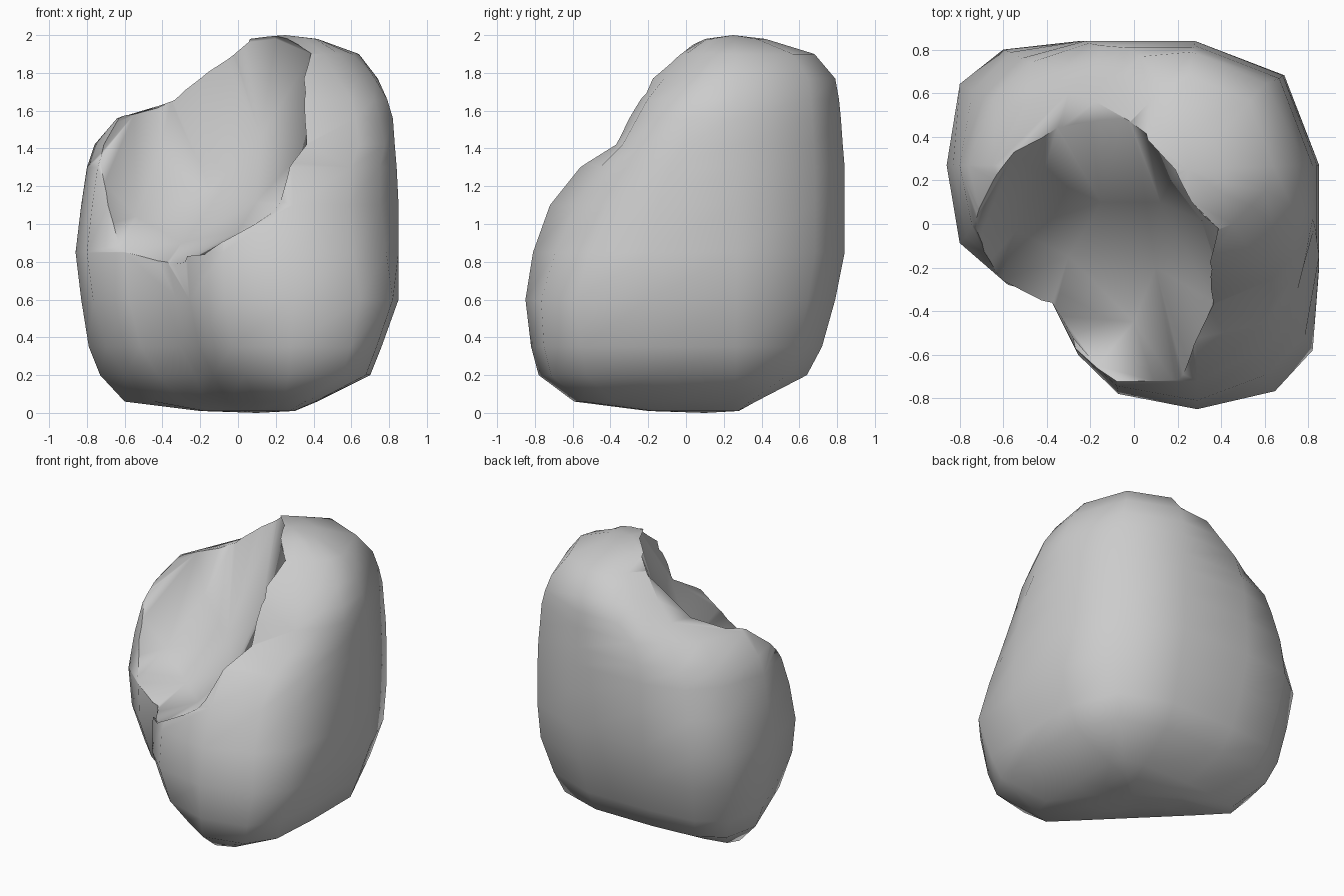
import bpy, bmesh, math
from mathutils import Vector

if "Cube" in bpy.data.objects:
    bpy.data.objects.remove(bpy.data.objects["Cube"])

stone = bpy.data.materials.new("grey stone")
stone.diffuse_color = (0.6, 0.6, 0.6, 1)
stone.use_nodes = True
stone.node_tree.nodes["Principled BSDF"].inputs["Base Color"].default_value = stone.diffuse_color


def make_object(name, bm):
    bmesh.ops.recalc_face_normals(bm, faces=bm.faces)
    mesh = bpy.data.meshes.new(name)
    bm.to_mesh(mesh)
    bm.free()
    mesh.materials.append(stone)
    ob = bpy.data.objects.new(name, mesh)
    bpy.context.collection.objects.link(ob)
    return ob


# Boulder: one plan outline, stretched per height to the side silhouettes
plan = [(0.85, 0.27), (0.69, 0.69), (0.28, 0.85), (-0.25, 0.85), (-0.6, 0.81),
        (-0.8, 0.65), (-0.86, 0.27), (-0.8, -0.1), (-0.6, -0.28), (-0.39, -0.39),
        (-0.27, -0.6), (-0.08, -0.78), (0.29, -0.85), (0.66, -0.78),
        (0.82, -0.58), (0.85, -0.2)]
# z, xmin, xmax, ymin, ymax
levels = [(0.01, -0.2, 0.3, -0.2, 0.28), (0.06, -0.6, 0.42, -0.6, 0.37),
          (0.2, -0.73, 0.7, -0.78, 0.64), (0.35, -0.79, 0.76, -0.82, 0.72),
          (0.6, -0.83, 0.85, -0.85, 0.79), (0.85, -0.86, 0.85, -0.81, 0.84),
          (1.1, -0.83, 0.85, -0.72, 0.84), (1.3, -0.8, 0.84, -0.56, 0.84),
          (1.42, -0.76, 0.83, -0.38, 0.83), (1.56, -0.64, 0.82, -0.31, 0.82),
          (1.66, -0.36, 0.79, -0.25, 0.81), (1.77, -0.25, 0.74, -0.2, 0.79),
          (1.9, -0.1, 0.64, -0.08, 0.68), (1.98, 0.0, 0.42, 0.1, 0.42)]
# How far each corner reaches along its diagonal, by height
front_right = [(0.6, 1.0), (0.97, 0.88), (1.36, 0.72), (1.65, 0.58), (1.9, 0.32), (2, 0.2)]
back_left = [(0.85, 1.02), (1.25, 0.92), (1.45, 0.85), (1.65, 0.65), (1.8, 0.49), (2, 0.2)]
front_left = [(0.01, 0.12), (0.06, 0.25), (0.2, 0.42), (0.35, 0.53), (0.6, 0.61), (0.85, 0.7)]
cx, cy = 0.2, 0.25


def stretch(v, c, lo, hi, new_lo, new_hi):
    return c + (v - c) * ((new_hi - c) / (hi - c) if v > c else (new_lo - c) / (lo - c))


def lookup(table, z):
    if z <= table[0][0]:
        return table[0][1]
    for (a, u), (b, v) in zip(table, table[1:]):
        if z <= b:
            return u + (v - u) * (z - a) / (b - a)
    return table[-1][1]


def ring_point(i, z, x0, x1, y0, y1):
    x = stretch(plan[i][0], cx, -0.86, 0.85, x0, x1)
    y = stretch(plan[i][1], cy, -0.85, 0.85, y0, y1)
    # Undercut front left corner with a shallow hollow
    s = max(0, (-x - y) / math.sqrt(2) - lookup(front_left, z)) / math.sqrt(2)
    if i == 9 and 0.1 < z < 0.8:
        s += 0.05
    x, y = x + s, y + s
    # Rounded upper corners
    d = (x - y) / math.sqrt(2)
    over = max(0, d - lookup(front_right, z)) - max(0, -d - lookup(back_left, z))
    return x - over / math.sqrt(2), y + over / math.sqrt(2), z


bm = bmesh.new()
n = len(plan)
rings = [[bm.verts.new(ring_point(i, *lev)) for i in range(n)] for lev in levels]
for a, b in zip(rings, rings[1:]):
    for i in range(n):
        bm.faces.new((a[i], a[(i + 1) % n], b[(i + 1) % n], b[i]))
for ring, tip in ((rings[0], (0.1, 0.1, 0)), (rings[-1], (0.25, 0.25, 2.0))):
    apex = bm.verts.new(tip)
    for i in range(n):
        bm.faces.new((ring[i], ring[(i + 1) % n], apex))
boulder = make_object("boulder", bm)

# Scoop: hollow on the upper front left, as the hull of its rim and bowl
rim = [(0.2, -0.75, 1.07), (0.27, -0.58, 1.26), (0.37, -0.36, 1.42), (0.39, -0.02, 1.9),
       (0.2, 0.26, 1.98), (-0.05, 0.53, 1.95), (-0.2, 0.5, 1.83), (-0.35, 0.45, 1.66),
       (-0.55, 0.33, 1.58), (-0.72, 0.1, 1.5), (-0.79, -0.08, 1.3), (-0.65, -0.27, 0.85),
       (-0.37, -0.42, 0.77), (-0.17, -0.65, 0.83), (0.0, -0.78, 0.97)]
bowl = [(0.0, -0.45, 0.96), (-0.3, -0.15, 0.9), (0.1, -0.2, 1.12), (-0.54, -0.03, 1.04),
        (-0.15, 0.1, 1.18), (0.12, 0.1, 1.46), (-0.42, 0.22, 1.35)]
out = Vector((-0.85, -0.75, 1.2))
bm = bmesh.new()
for p in [Vector(q) for q in rim + bowl] + [Vector(q) + out for q in rim]:
    bm.verts.new(p)
bmesh.ops.convex_hull(bm, input=bm.verts[:])
bmesh.ops.delete(bm, geom=[v for v in bm.verts if not v.link_faces], context='VERTS')
cutter = make_object("scoop_cutter", bm)
cutter.hide_render = True

mod = boulder.modifiers.new("scoop", 'BOOLEAN')
mod.operation, mod.solver, mod.object = 'DIFFERENCE', 'EXACT', cutter
bpy.context.view_layer.objects.active = boulder
boulder.select_set(True)
bpy.ops.object.modifier_apply(modifier="scoop")
bpy.data.objects.remove(cutter)
bpy.ops.object.shade_smooth_by_angle(angle=math.radians(70))
